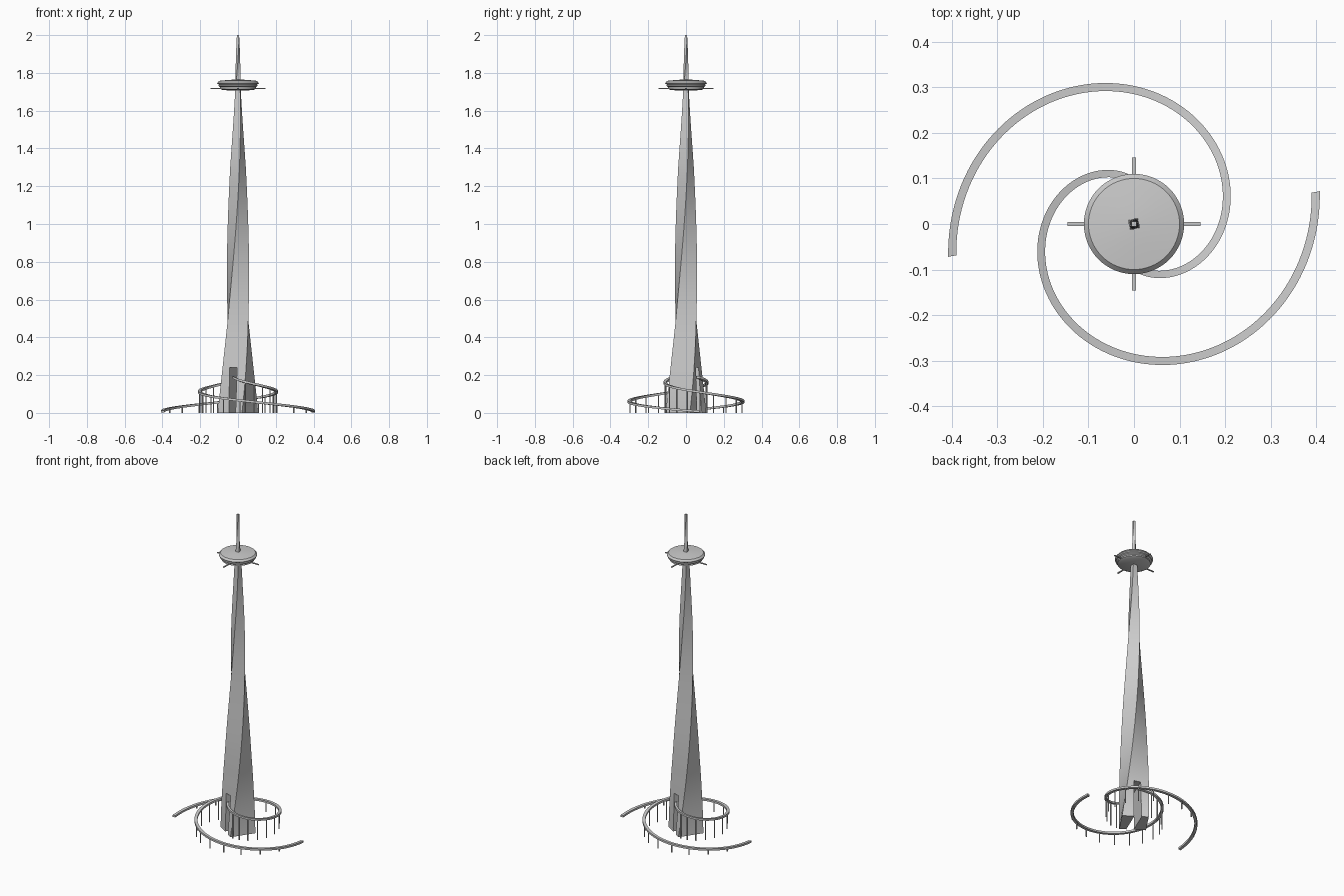
import bpy, bmesh
from math import sin, cos, radians, pi

if "Cube" in bpy.data.objects:
    bpy.data.objects.remove(bpy.data.objects["Cube"])


def make_object(name, bm, smooth=True):
    bmesh.ops.recalc_face_normals(bm, faces=bm.faces)
    mesh = bpy.data.meshes.new(name)
    bm.to_mesh(mesh)
    bm.free()
    ob = bpy.data.objects.new(name, mesh)
    bpy.context.collection.objects.link(ob)
    if smooth:
        bpy.ops.object.select_all(action='DESELECT')
        ob.select_set(True)
        bpy.context.view_layer.objects.active = ob
        bpy.ops.object.shade_smooth_by_angle(angle=radians(30))
    return ob


def loft(bm, rings):
    """Skin a list of closed rings and cap both ends."""
    vs = [[bm.verts.new(p) for p in ring] for ring in rings]
    n = len(vs[0])
    for a, b in zip(vs, vs[1:]):
        for i in range(n):
            j = (i + 1) % n
            bm.faces.new((a[i], a[j], b[j], b[i]))
    bm.faces.new(vs[0][::-1])
    bm.faces.new(vs[-1])


def interp(points, z):
    for (z0, r0), (z1, r1) in zip(points, points[1:]):
        if z <= z1:
            return r0 + (r1 - r0) * (z - z0) / (z1 - z0)
    return points[-1][1]


def twisted_square(name, profile, start, turn, levels):
    """Square tower whose corner radius follows profile while it turns."""
    z0, z1 = profile[0][0], profile[-1][0]
    rings = []
    for k in range(levels + 1):
        t = k / levels
        z = z0 + (z1 - z0) * t
        r = interp(profile, z)
        rings.append([(r * cos(radians(start + turn * t + 90 * i)),
                       r * sin(radians(start + turn * t + 90 * i)), z) for i in range(4)])
    bm = bmesh.new()
    loft(bm, rings)
    return make_object(name, bm)


def box(name, length, width, z0, z1, angle, smooth=False):
    c, s = cos(radians(angle)), sin(radians(angle))
    pts = [(-length, -width), (length, -width), (length, width), (-length, width)]
    bm = bmesh.new()
    loft(bm, [[(x * c - y * s, x * s + y * c, z) for x, y in pts] for z in (z0, z1)])
    return make_object(name, bm, smooth)


# twisting shaft with a passage through its foot
shaft = twisted_square("shaft", [(0, .109), (.24, .092), (.47, .078), (.75, .066), (1, .055),
                                 (1.3, .042), (1.55, .027), (1.74, .017)], -79, 120, 64)
cutter = box("passage_cutter", .3, .021, -.1, .24, -113)
cutter.hide_render = True
cutter.hide_set(True)
cut = shaft.modifiers.new("passage", 'BOOLEAN')
cut.operation = 'DIFFERENCE'
cut.solver = 'EXACT'
cut.object = cutter

# antenna
twisted_square("antenna", [(1.72, .016), (1.85, .012), (2.0, .008)], 41, 90, 20)

# observation saucer
profile = [(.001, 1.765), (.05, 1.763), (.1, 1.758), (.11, 1.747), (.11, 1.744), (.1, 1.738),
           (.103, 1.734), (.103, 1.730), (.094, 1.724), (.095, 1.716), (.08, 1.709), (.001, 1.705)]
bm = bmesh.new()
loft(bm, [[(r * cos(2 * pi * i / 64), r * sin(2 * pi * i / 64), z) for i in range(64)]
          for r, z in profile])
make_object("saucer", bm)

# crossed ribs under the saucer
for i in range(2):
    box(f"saucer_rib_{i + 1}", .146, .004, 1.716, 1.721, 90 * i)

# spiral ramps and their posts
START, END = -112, 190


def ramp_point(a):
    t = (END - a) / (END - START)
    return .405 - .00111 * (END - a), .013 + .182 * t


for side, turn in (("front", 0), ("back", 180)):
    bm = bmesh.new()
    rings = []
    for k in range(121):
        a = START + (END - START) * k / 120
        r, z = ramp_point(a)
        c, s = cos(radians(a + turn)), sin(radians(a + turn))
        rings.append([((r + d) * c, (r + d) * s, z + h)
                      for d, h in ((-.009, -.012), (.009, -.012), (.009, 0), (-.009, 0))])
    loft(bm, rings)
    make_object(f"{side}_ramp", bm)

    bm = bmesh.new()
    for a in range(-70, 180, 18):
        r, z = ramp_point(a)
        x, y = r * cos(radians(a + turn)), r * sin(radians(a + turn))
        loft(bm, [[(x + .0032 * cos(pi * i / 4), y + .0032 * sin(pi * i / 4), h)
                   for i in range(8)] for h in (0, z - .006)])
    make_object(f"{side}_ramp_posts", bm)
